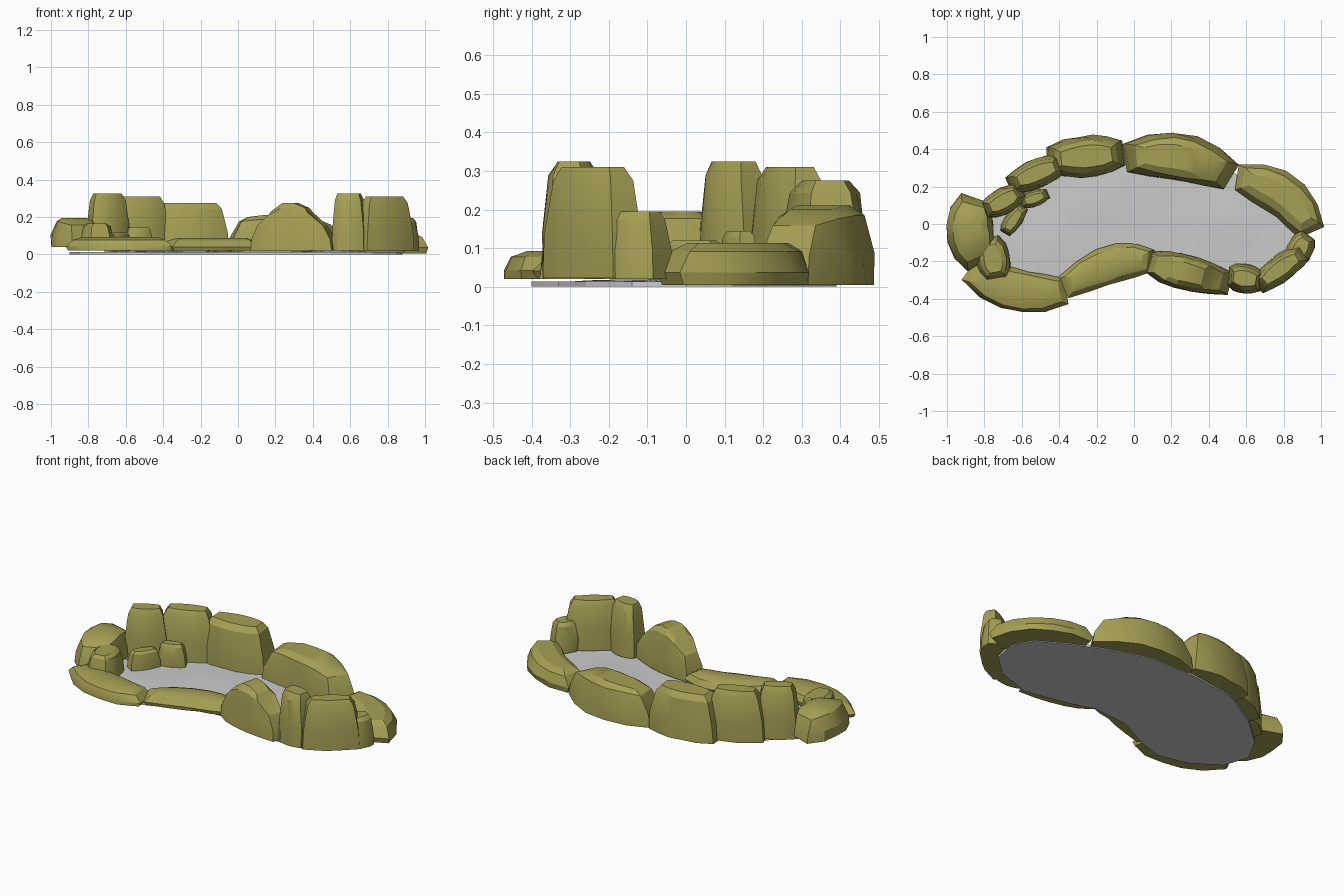
import bpy, bmesh, math, random
from mathutils import Vector

if "Cube" in bpy.data.objects:
    bpy.data.objects.remove(bpy.data.objects["Cube"])

random.seed(4)
stone = bpy.data.materials.new("olive_stone")
stone.diffuse_color = (0.38, 0.35, 0.09, 1)
stone.use_nodes = True
stone.node_tree.nodes["Principled BSDF"].inputs["Base Color"].default_value = stone.diffuse_color

# (height fraction, width fraction, share of the spine trimmed off each end)
TALL = [(0, 1, 0), (0.4, 0.97, 0.02), (0.88, 0.78, 0.10), (1, 0.52, 0.17)]
LOW = [(0, 0.95, 0.02), (0.3, 1, 0), (0.8, 0.78, 0.06), (1, 0.42, 0.13)]
TAPER = [0.62, 0.9, 1, 1, 0.9, 0.62]
N = len(TAPER)


def finish(bm, name, mat=None):
    bmesh.ops.recalc_face_normals(bm, faces=bm.faces)
    me = bpy.data.meshes.new(name)
    bm.to_mesh(me)
    bm.free()
    ob = bpy.data.objects.new(name, me)
    bpy.context.collection.objects.link(ob)
    if mat:
        me.materials.append(mat)
    bpy.ops.object.select_all(action='DESELECT')
    ob.select_set(True)
    bpy.context.view_layer.objects.active = ob
    bpy.ops.object.shade_smooth_by_angle(angle=math.radians(25))
    return ob


def rock(name, a, m, b, width, z0, z1, levels=TALL, crest=(1,) * N):
    """Stone lofted in levels around a bent spine a-m-b."""
    a, m, b = Vector(a), Vector(m), Vector(b)
    c = 2 * m - (a + b) / 2
    bm = bmesh.new()
    rings = []
    for zf, wf, cut in levels:
        left, right = [], []
        for i in range(N):
            t = cut + (1 - 2 * cut) * i / (N - 1)
            p = a * (1 - t) ** 2 + c * 2 * t * (1 - t) + b * t * t
            d = ((c - a) * (1 - t) + (b - c) * t).normalized()
            side = Vector((-d.y, d.x)) * width / 2 * wf * TAPER[i]
            z = z0 + (z1 - z0) * zf * crest[i]
            for row, s in ((left, 1), (right, -1)):
                q = p + side * s * random.uniform(0.94, 1.05)
                row.append(bm.verts.new((q.x, q.y, z)))
        rings.append(left + right[::-1])
    for lo, hi in zip(rings, rings[1:]):
        for i in range(2 * N):
            j = (i + 1) % (2 * N)
            bm.faces.new((lo[i], lo[j], hi[j], hi[i]))
    for ring in (rings[0], rings[-1]):
        for i in range(N - 1):
            bm.faces.new((ring[i], ring[i + 1], ring[-2 - i], ring[-1 - i]))
    return finish(bm, name, stone)


# Back row, right to left
rock("back_right_rock", (.55, .25), (.795, .155), (.95, -.045), .23, .005, .113, LOW)
rock("back_centre_rock", (-.05, .355), (.25, .355), (.52, .25), .25, .005, .21,
     crest=(.95, 1, 1, 1, .95, .85))
rock("back_rock", (-.465, .345), (-.25, .36), (-.055, .38), .22, .01, .275)
rock("back_left_rock", (-.67, .205), (-.52, .27), (-.38, .325), .15, .015, .31)
rock("left_tall_rock", (-.80, .075), (-.70, .12), (-.60, .185), .14, .02, .325)

# Left end
rock("left_rock", (-.85, .14), (-.875, -.04), (-.82, -.215), .25, .04, .195,
     crest=(.9, 1, 1, 1, .95, .85))
rock("left_small_rock", (-.78, -.075), (-.755, -.185), (-.735, -.295), .18, .03, .165)

# Front row, left to right
rock("front_left_rock", (-.88, -.24), (-.63, -.355), (-.365, -.355), .23, .02, .092, LOW)
rock("front_centre_rock", (-.385, -.345), (-.12, -.215), (.095, -.2), .195, .02, .088, LOW)
rock("front_hill_rock", (.08, -.205), (.28, -.26), (.515, -.32), .19, .02, .275,
     crest=(.62, .85, 1, 1, .9, .6))
rock("front_tall_rock", (.505, -.28), (.59, -.29), (.685, -.31), .16, .02, .325)
rock("front_right_rock", (.66, -.34), (.78, -.24), (.92, -.15), .14, .022, .31)
rock("right_rock", (.86, -.205), (.89, -.13), (.935, -.06), .14, .02, .195)

# Small stones inside the ring
rock("inner_rock_a", (-.69, -.05), (-.645, .02), (-.59, .095), .09, .015, .12)
rock("inner_rock_b", (-.605, .115), (-.535, .135), (-.46, .165), .085, .015, .145)

# Pool floor: thin slab with gentle humps
outline = [(.88, 0), (.82, .12), (.65, .22), (.45, .31), (.2, .39), (-.1, .39),
           (-.4, .35), (-.65, .2), (-.82, .05), (-.9, -.1), (-.85, -.25),
           (-.68, -.36), (-.5, -.4), (-.35, -.35), (-.15, -.25), (.08, -.23),
           (.25, -.28), (.5, -.33), (.72, -.26), (.85, -.14)]
humps = [(-.25, .1), (-.5, -.12), (.5, .02)]


def floor_z(x, y):
    return .012 + sum(.015 * math.exp(-((x - hx) ** 2 + (y - hy) ** 2) / .015)
                      for hx, hy in humps)


bm = bmesh.new()
base = [bm.verts.new((x, y, 0)) for x, y in outline]
bm.faces.new(base)
prev = base
for k in (1, .85, .7, .55, .4, .2):
    ring = [bm.verts.new((x * k, y * k, floor_z(x * k, y * k) if k < 1 else .014))
            for x, y in outline]
    for i in range(len(ring)):
        j = (i + 1) % len(ring)
        bm.faces.new((prev[i], prev[j], ring[j], ring[i]))
    prev = ring
bm.faces.new(prev)
finish(bm, "pool_floor")
